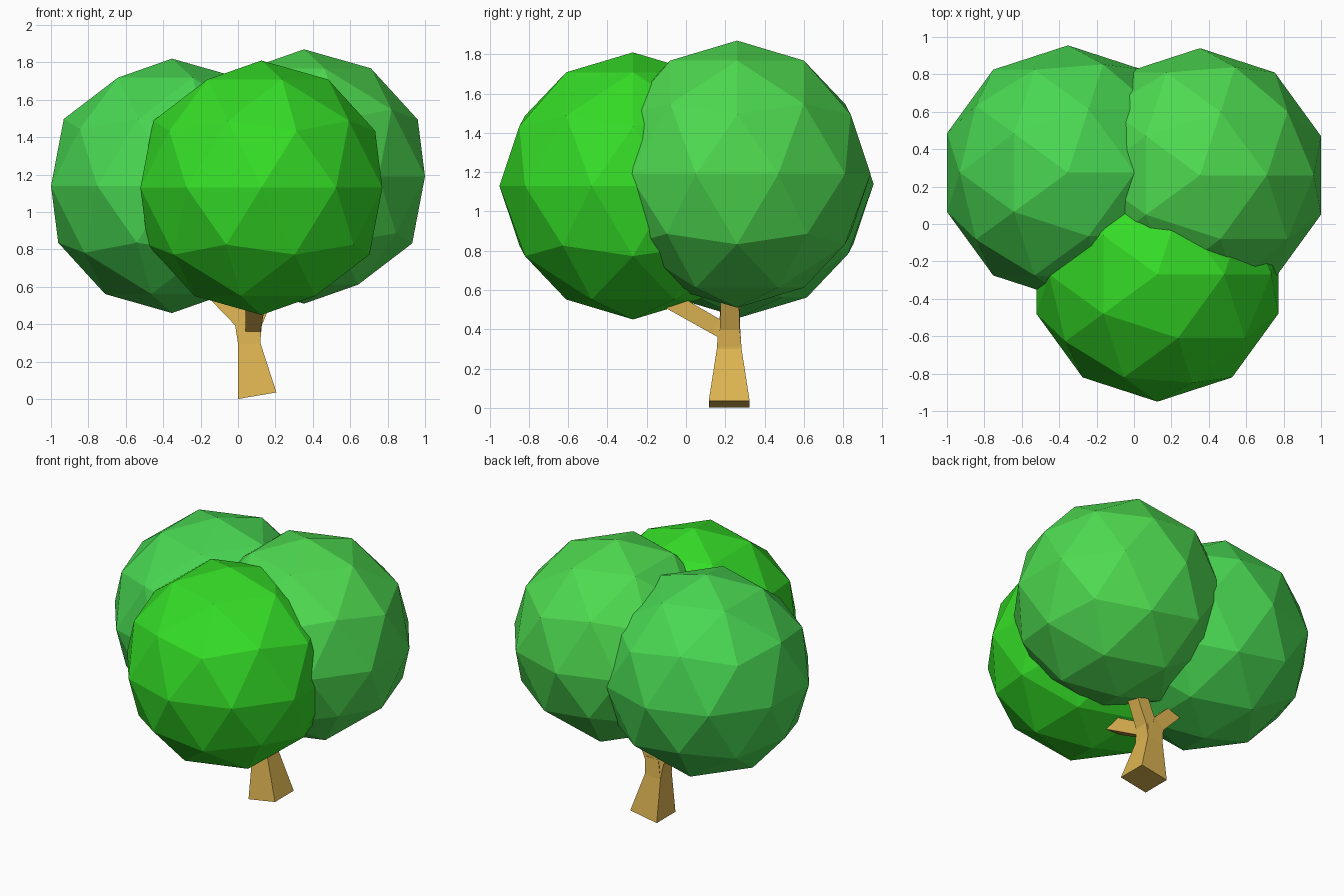
import bpy, bmesh
from mathutils import Vector

if "Cube" in bpy.data.objects:
    bpy.data.objects.remove(bpy.data.objects["Cube"])


def material(name, color):
    mat = bpy.data.materials.new(name)
    mat.diffuse_color = (*color, 1)
    mat.use_nodes = True
    mat.node_tree.nodes["Principled BSDF"].inputs["Base Color"].default_value = mat.diffuse_color
    return mat


def add_object(name, bm, mat):
    bmesh.ops.recalc_face_normals(bm, faces=bm.faces)
    mesh = bpy.data.meshes.new(name)
    bm.to_mesh(mesh)
    bm.free()
    mesh.materials.append(mat)
    obj = bpy.data.objects.new(name, mesh)
    bpy.context.collection.objects.link(obj)
    return obj


def square_limb(name, sections, side, mat):
    """Loft square sections (centre, normal, half width, half depth)."""
    bm = bmesh.new()
    rings = []
    for centre, normal, w, d in sections:
        u = Vector(side)
        n = Vector(normal).normalized()
        u = (u - n * u.dot(n)).normalized()
        v = n.cross(u)
        rings.append([bm.verts.new(Vector(centre) + u * a * w + v * b * d)
                      for a, b in ((-1, -1), (1, -1), (1, 1), (-1, 1))])
    for lo, hi in zip(rings, rings[1:]):
        for i in range(4):
            j = (i + 1) % 4
            bm.faces.new((lo[i], lo[j], hi[j], hi[i]))
    bm.faces.new(rings[0])
    bm.faces.new(rings[-1])
    return add_object(name, bm, mat)


bark = material("bark", (0.73, 0.46, 0.085))

# Tapered trunk with a slightly tilted foot
square_limb("trunk", [
    ((0.103, 0.22, 0.018), (-0.17, 0, 1), 0.104, 0.104),
    ((0.060, 0.22, 0.295), (-0.08, 0, 1), 0.060, 0.063),
    ((0.070, 0.22, 0.42), (0, 0, 1), 0.048, 0.055),
], (1, 0, 0), bark)

# Three branches, each running into one ball of leaves
square_limb("left_branch", [
    ((0.060, 0.22, 0.295), (-0.08, 0, 1), 0.063, 0.059),
    ((0.020, 0.222, 0.43), (-0.7, 0, 0.7), 0.050, 0.050),
    ((-0.18, 0.235, 0.63), (-0.7, 0, 0.7), 0.045, 0.045),
], (0, 1, 0), bark)
square_limb("right_branch", [
    ((0.060, 0.22, 0.295), (-0.08, 0, 1), 0.063, 0.059),
    ((0.085, 0.222, 0.41), (0.35, 0, 1), 0.050, 0.045),
    ((0.185, 0.225, 0.65), (0.4, 0, 1), 0.045, 0.045),
], (0, 1, 0), bark)
square_limb("front_branch", [
    ((0.080, 0.23, 0.37), (0, -0.86, 0.5), 0.042, 0.042),
    ((0.082, 0.15, 0.415), (0, -0.86, 0.5), 0.042, 0.042),
    ((0.095, -0.13, 0.575), (0, -0.86, 0.5), 0.055, 0.045),
], (1, 0, 0), bark)

# Faceted balls of leaves
for name, centre, color in (
    ("front_leaves", (0.125, -0.27, 1.13), (0.035, 0.72, 0.020)),
    ("left_leaves", (-0.353, 0.275, 1.14), (0.066, 0.68, 0.085)),
    ("right_leaves", (0.353, 0.26, 1.19), (0.076, 0.70, 0.080)),
):
    bm = bmesh.new()
    bmesh.ops.create_icosphere(bm, subdivisions=2, radius=0.68)
    add_object(name, bm, material(name, color)).location = centre
